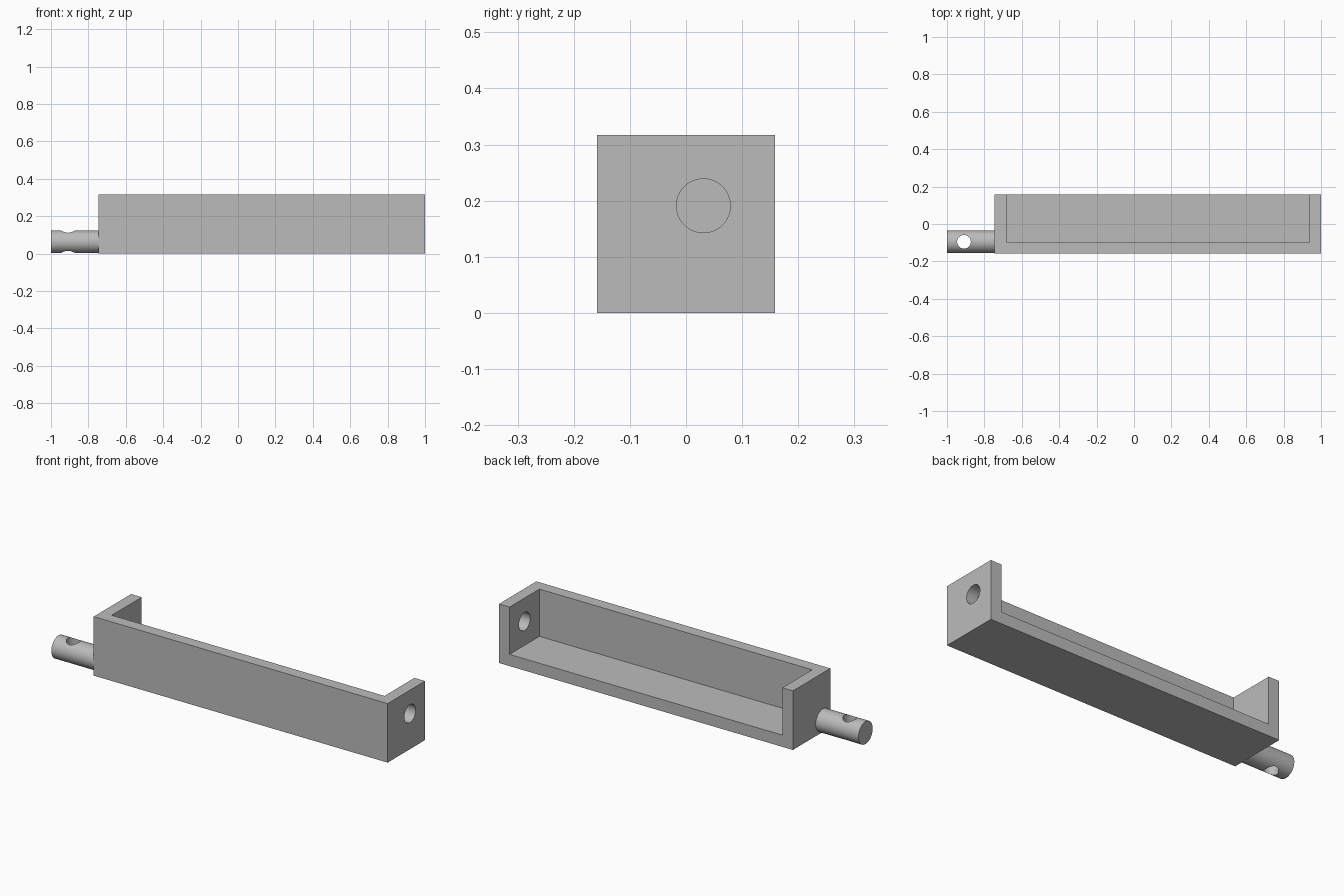
import bpy, math

if "Cube" in bpy.data.objects:
    bpy.data.objects.remove(bpy.data.objects["Cube"])

grey = bpy.data.materials.new("plain grey")
grey.diffuse_color = (0.5, 0.5, 0.5, 1)
grey.use_nodes = True
grey.node_tree.nodes["Principled BSDF"].inputs["Base Color"].default_value = grey.diffuse_color


def box(name, lo, hi):
    bpy.ops.mesh.primitive_cube_add(size=1, location=[(a + b) / 2 for a, b in zip(lo, hi)])
    ob = bpy.context.object
    ob.name = name
    ob.scale = [b - a for a, b in zip(lo, hi)]
    bpy.ops.object.transform_apply(location=False, rotation=False, scale=True)
    ob.data.materials.append(grey)
    return ob


def rod(name, radius, length, center, axis):
    rot = (0, math.pi / 2, 0) if axis == 'x' else (0, 0, 0)
    bpy.ops.mesh.primitive_cylinder_add(vertices=64, radius=radius, depth=length,
                                        location=center, rotation=rot)
    ob = bpy.context.object
    ob.name = name
    ob.data.materials.append(grey)
    return ob


def cut(target, cutter):
    mod = target.modifiers.new("cut", 'BOOLEAN')
    mod.operation = 'DIFFERENCE'
    mod.solver = 'EXACT'
    mod.object = cutter
    bpy.context.view_layer.objects.active = target
    bpy.ops.object.modifier_apply(modifier=mod.name)
    bpy.data.objects.remove(cutter, do_unlink=True)


def smooth(ob):
    bpy.ops.object.select_all(action='DESELECT')
    ob.select_set(True)
    bpy.context.view_layer.objects.active = ob
    bpy.ops.object.shade_smooth_by_angle(angle=math.radians(30))


# Tray: floor, front wall and two end walls, open at the top and back
tray = box("tray", (-0.746, -0.1585, 0), (1, 0.1585, 0.317))
cut(tray, box("tray_cavity", (-0.683, -0.095, 0.063), (0.937, 0.3, 0.5)))

# Round hole through the right end wall
cut(tray, rod("end_hole", 0.048, 0.3, (0.968, 0.031, 0.191), 'x'))
smooth(tray)

# Pin on the left end with a vertical cross hole
pin = rod("pin", 0.0605, 0.264, (-0.868, -0.095, 0.0635), 'x')
cut(pin, rod("cross_hole", 0.0365, 0.4, (-0.909, -0.095, 0.0635), 'z'))
smooth(pin)
